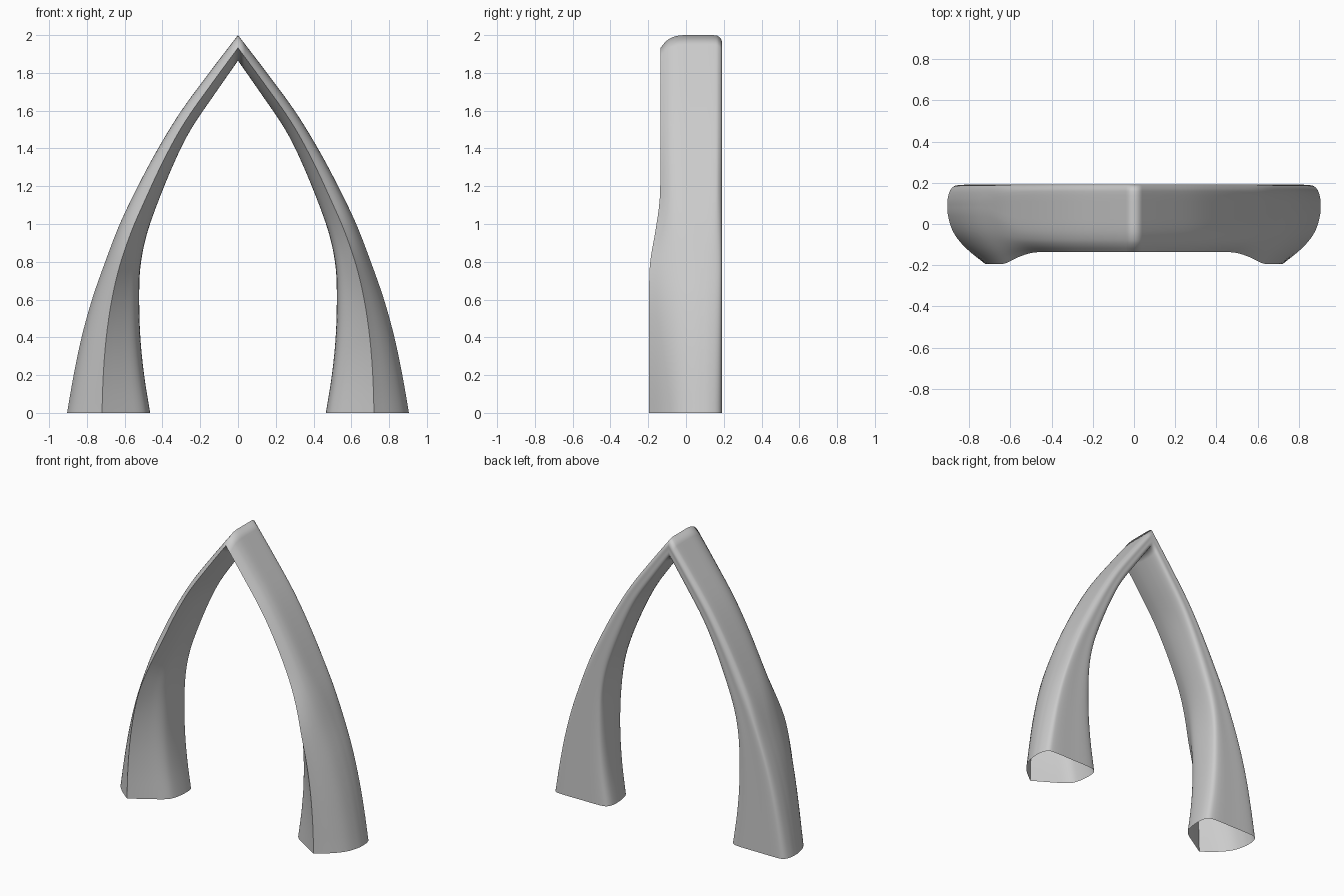
import bpy, bmesh
from mathutils import Vector

if "Cube" in bpy.data.objects:
    bpy.data.objects.remove(bpy.data.objects["Cube"])


def spline(pts, steps):
    """Catmull-Rom curve through tuples, open ended."""
    v = [Vector(p) for p in pts]
    v = [v[0] * 2 - v[1]] + v + [v[-1] * 2 - v[-2]]
    out = []
    for i in range(1, len(v) - 2):
        a, b, c, d = v[i - 1:i + 3]
        for k in range(steps):
            t = k / steps
            out.append(0.5 * (2 * b + (c - a) * t + (2 * a - 5 * b + 4 * c - d) * t * t
                              + (3 * b - a - 3 * c + d) * t ** 3))
    return out + [v[-2]]


# cross-sections as (inner-to-outer fraction, y), starting and ending at the front crease
foot = [(.58, -.195), (.80, -.115), (.94, -.035), (1, .06), (.995, .125), (.95, .175), (.84, .19),
        (.5, .19), (.15, .188), (.03, .165), (0, .1), (.025, 0), (.10, -.06), (.3, -.12), (.58, -.195)]
tip = [(.5, -.135), (.76, -.105), (.92, -.07), (1, -.01), (1, .14), (.93, .175), (.75, .19),
       (.5, .19), (.22, .188), (.06, .17), (0, .12), (.02, .05), (.12, -.02), (.29, -.08), (.5, -.135)]
foot, tip = spline(foot, 4), spline(tip, 4)

# stations up the leg: outer x, outer z, inner x, inner z
path = [(.905, 0, .465, 0), (.87, .2, .497, .2), (.828, .4, .517, .4), (.773, .6, .523, .6),
        (.703, .8, .517, .77), (.63, .99, .487, .93), (.55, 1.16, .43, 1.1),
        (.44, 1.37, .34, 1.32), (.31, 1.585, .25, 1.5), (.157, 1.795, .122, 1.69), (0, 2, 0, 1.865)]
blend = [(0,), (0,), (0,), (0,), (.07,), (.55,), (.93,), (1,), (1,), (1,), (1,)]


def pair(seq):
    return [p if len(p) > 1 else (p[0], 0) for p in seq]


stations, weights = spline([p[:2] + (0,) for p in path], 4), spline(pair(blend), 4)
inners = spline([p[2:] + (0,) for p in path], 4)

# right leg, open at the foot and the mitre
bm = bmesh.new()
rings = []
for o, i, w in zip(stations, inners, weights):
    w = min(1, max(0, w[0]))
    ring = []
    for f, t in zip(foot[:-1], tip[:-1]):
        u, y = f.lerp(t, w)
        u = min(1, max(0, u))
        p = i.lerp(o, u)
        ring.append(bm.verts.new((max(0, p[0]), y, max(0, p[1]))))
    rings.append(ring)
for a, b in zip(rings, rings[1:]):
    n = len(a)
    for k in range(n):
        bm.faces.new((a[k], a[(k + 1) % n], b[(k + 1) % n], b[k]))
bmesh.ops.recalc_face_normals(bm, faces=bm.faces)
me = bpy.data.meshes.new("pointed_arch")
bm.to_mesh(me)
bm.free()
arch = bpy.data.objects.new("pointed_arch", me)
bpy.context.collection.objects.link(arch)

# smooth sides with a sharp front crease, then mirror into the left leg
bpy.context.view_layer.objects.active = arch
arch.select_set(True)
bpy.ops.object.shade_smooth_by_angle(angle=0.6)
mirror = arch.modifiers.new("mirror", 'MIRROR')
mirror.use_axis[0] = True
